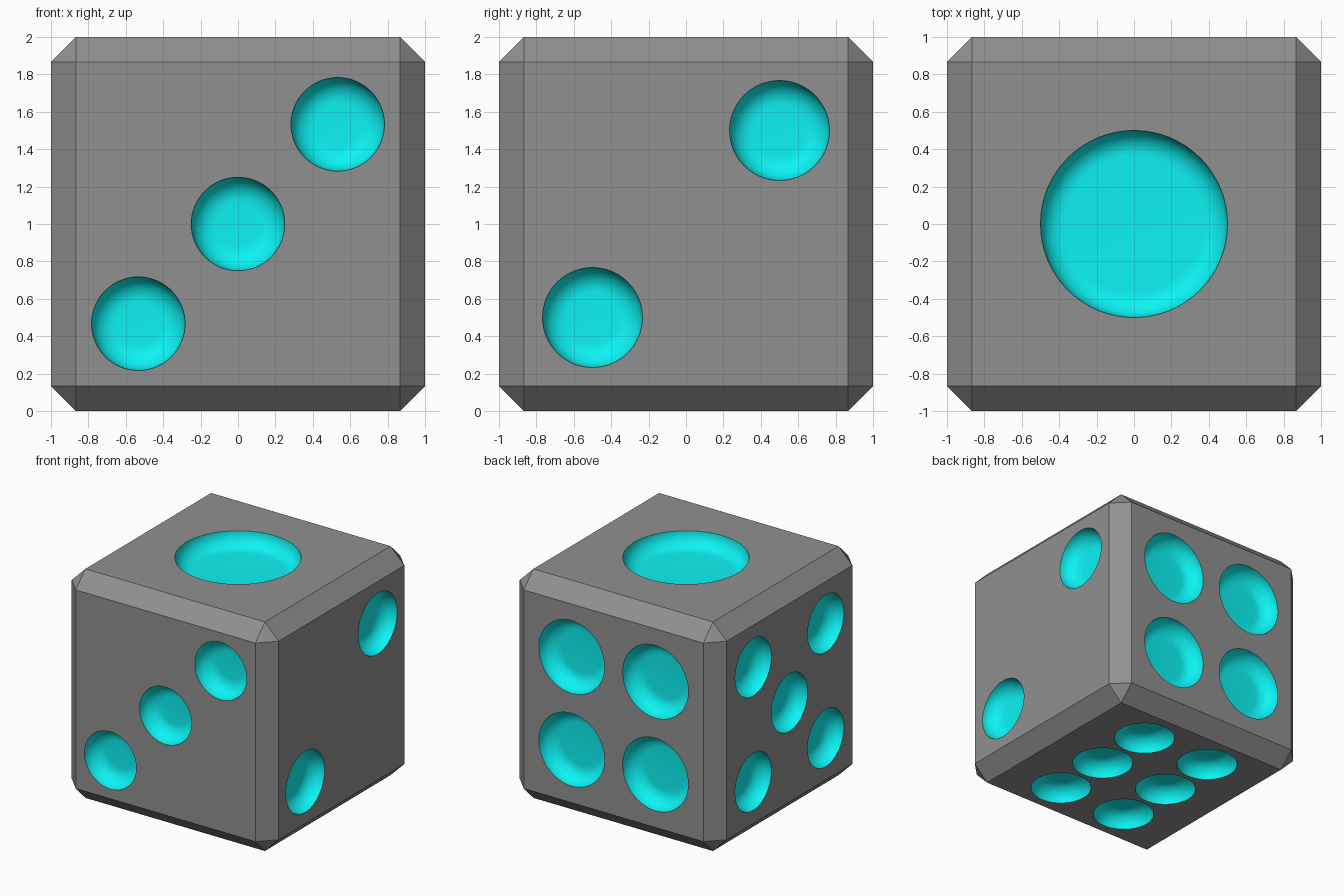
import bpy, bmesh
from math import cos, sin, pi, radians
from mathutils import Vector, Matrix

if "Cube" in bpy.data.objects:
    bpy.data.objects.remove(bpy.data.objects["Cube"])

CHAMFER = 0.133   # edge chamfer of the cube
FILLET = 0.13     # rounding and depth of each pip
SIDES = 64
CENTRE = Vector((0, 0, 1))


def material(name, colour):
    m = bpy.data.materials.new(name)
    m.diffuse_color = colour
    m.use_nodes = True
    m.node_tree.nodes["Principled BSDF"].inputs["Base Color"].default_value = m.diffuse_color
    return m


grey = material("die_grey", (0.28, 0.28, 0.28, 1))
cyan = material("pip_cyan", (0.004, 0.9, 0.9, 1))


def make_object(name, bm):
    bmesh.ops.recalc_face_normals(bm, faces=bm.faces)
    mesh = bpy.data.meshes.new(name)
    bm.to_mesh(mesh)
    bm.free()
    mesh.materials.append(grey)
    mesh.materials.append(cyan)
    ob = bpy.data.objects.new(name, mesh)
    bpy.context.collection.objects.link(ob)
    return ob


def add_pip(bm, radius, matrix):
    """Round dish: straight rim, rounded wall, flat floor."""
    steps = 10
    profile = [(radius, 0.1)]
    for i in range(steps + 1):
        a = pi / 2 * i / steps
        profile.append((radius - FILLET + FILLET * cos(a), -FILLET * sin(a)))
    rings = []
    for r, z in profile:
        rings.append([bm.verts.new(matrix @ Vector((r * cos(2 * pi * k / SIDES),
                                                    r * sin(2 * pi * k / SIDES), z)))
                      for k in range(SIDES)])
    faces = [bm.faces.new(rings[0]), bm.faces.new(rings[-1])]
    for lo, hi in zip(rings, rings[1:]):
        for k in range(SIDES):
            n = (k + 1) % SIDES
            faces.append(bm.faces.new((lo[k], lo[n], hi[n], hi[k])))
    for f in faces:
        f.material_index = 1


# chamfered cube
bm = bmesh.new()
bmesh.ops.create_cube(bm, size=2, matrix=Matrix.Translation(CENTRE))
bmesh.ops.bevel(bm, geom=bm.edges[:], offset=CHAMFER, segments=1,
                affect='EDGES', profile=0.5)
die = make_object("die_body", bm)

# pips: face normal, across axis, radius, positions (across, normal x across)
corners = lambda a, b: [(s * a, t * b) for s in (-1, 1) for t in (-1, 1)]
FACES = [
    ((0, 0, 1), (1, 0, 0), 0.50, [(0, 0)]),
    ((1, 0, 0), (0, 1, 0), 0.267, [(-0.5, -0.5), (0.5, 0.5)]),
    ((0, -1, 0), (1, 0, 0), 0.25, [(-0.533, -0.533), (0, 0), (0.533, 0.533)]),
    ((0, 1, 0), (-1, 0, 0), 0.317, corners(0.405, 0.405)),
    ((-1, 0, 0), (0, -1, 0), 0.25, corners(0.5, 0.5) + [(0, 0)]),
    ((0, 0, -1), (1, 0, 0), 0.25, corners(0.34, 0.54) + [(-0.34, 0), (0.34, 0)]),
]
bm = bmesh.new()
for normal, across, radius, spots in FACES:
    n, u = Vector(normal), Vector(across)
    v = n.cross(u)
    for a, b in spots:
        m = Matrix((u, v, n)).transposed().to_4x4()
        m.translation = CENTRE + n + u * a + v * b
        add_pip(bm, radius, m)
cutter = make_object("pip_cutter", bm)
cutter.hide_render = True

# carve the pips
mod = die.modifiers.new("pips", 'BOOLEAN')
mod.operation = 'DIFFERENCE'
mod.solver = 'EXACT'
mod.object = cutter
bpy.ops.object.select_all(action='DESELECT')
die.select_set(True)
bpy.context.view_layer.objects.active = die
bpy.ops.object.modifier_apply(modifier=mod.name)
bpy.data.objects.remove(cutter)
bpy.ops.object.shade_smooth_by_angle(angle=radians(30))
